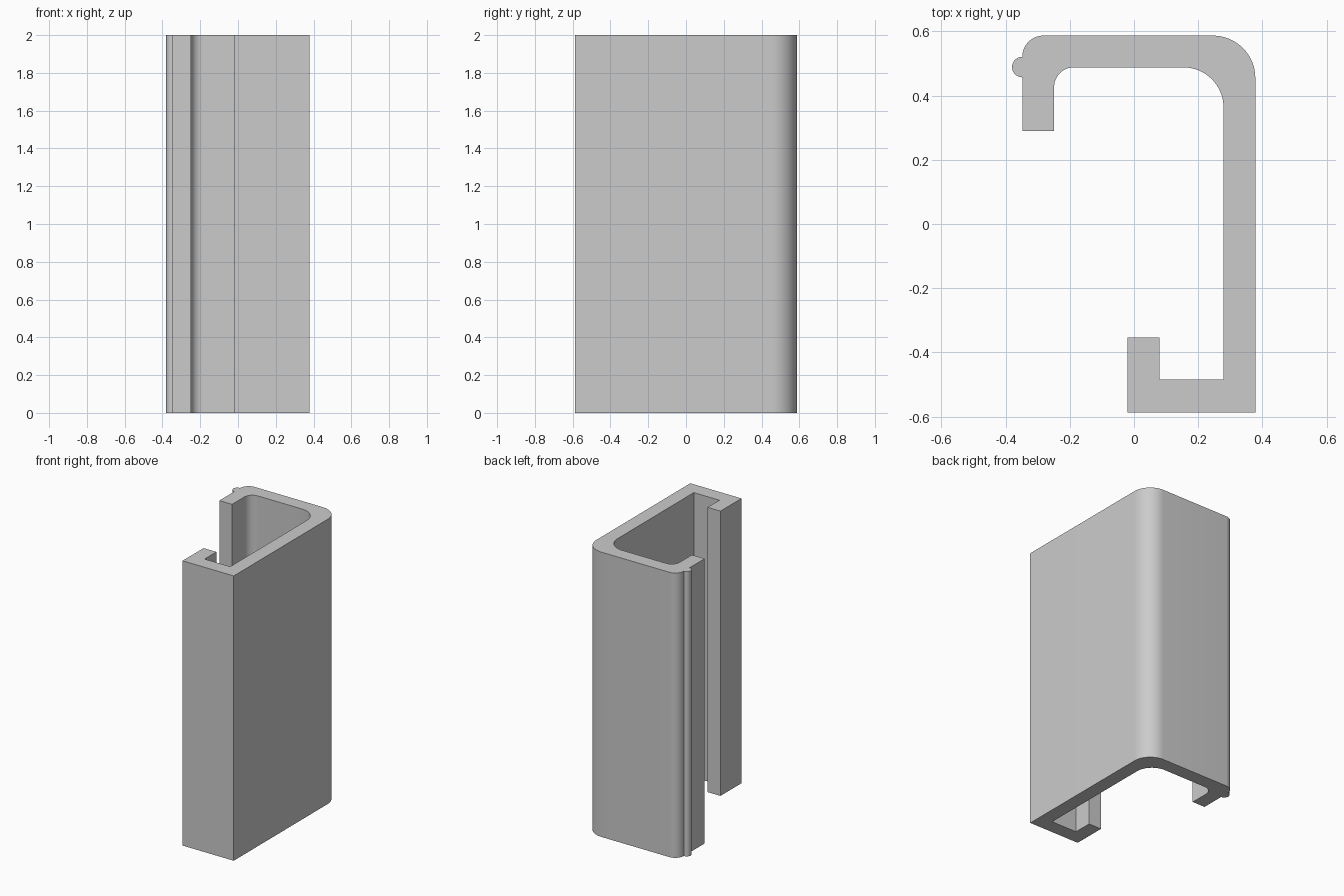
import bpy, bmesh
from math import cos, sin, radians

cube = bpy.data.objects.get("Cube")
if cube:
    bpy.data.objects.remove(cube, do_unlink=True)

HEIGHT = 2.0
RIGHT, BACK, FRONT = 0.378, 0.587, -0.587
WALL = 0.099


def arc(cx, cy, r, start, end, steps=16):
    """Points along a circular arc, angles in degrees."""
    angles = [radians(start + (end - start) * i / steps) for i in range(steps + 1)]
    return [(cx + r * cos(a), cy + r * sin(a)) for a in angles]


# Cross-section of the channel, counter-clockwise from the front left corner
inner_right, inner_back = RIGHT - WALL, BACK - WALL
left = -0.348
inner_left = left + WALL
bead_r, bead_y = 0.032, 0.489

profile = [(-0.02, FRONT), (RIGHT, FRONT)]
profile += arc(RIGHT - 0.132, BACK - 0.132, 0.132, 0, 90)          # outer right corner
profile += arc(left + 0.066, BACK - 0.066, 0.066, 90, 180)         # outer left corner
profile += arc(left, bead_y, bead_r, 90, 270)[1:]                  # bead on the left edge
profile += [(left, 0.29), (inner_left, 0.29)]                      # back lip
profile += arc(inner_left + 0.062, inner_back - 0.062, 0.062, 180, 90)
profile += arc(inner_right - 0.125, inner_back - 0.125, 0.125, 90, 0)
profile += [(inner_right, FRONT + WALL + 0.003), (0.08, FRONT + WALL + 0.003)]
profile += [(0.08, -0.354), (-0.02, -0.354)]                       # front lip

# Extrude the section upward
bm = bmesh.new()
base = bm.faces.new([bm.verts.new((x, y, 0)) for x, y in profile])
top = bmesh.ops.extrude_face_region(bm, geom=[base], use_keep_orig=True)["geom"]
bmesh.ops.translate(bm, vec=(0, 0, HEIGHT),
                    verts=[v for v in top if isinstance(v, bmesh.types.BMVert)])
bmesh.ops.recalc_face_normals(bm, faces=bm.faces)
mesh = bpy.data.meshes.new("channel_rail")
bm.to_mesh(mesh)
bm.free()
rail = bpy.data.objects.new("channel_rail", mesh)
bpy.context.collection.objects.link(rail)

# Plain grey finish
grey = bpy.data.materials.new("grey")
grey.use_nodes = True
colour = (0.6, 0.6, 0.6, 1)
grey.diffuse_color = colour
grey.node_tree.nodes["Principled BSDF"].inputs["Base Color"].default_value = colour
mesh.materials.append(grey)

bpy.context.view_layer.objects.active = rail
rail.select_set(True)
bpy.ops.object.shade_smooth_by_angle(angle=radians(30))
